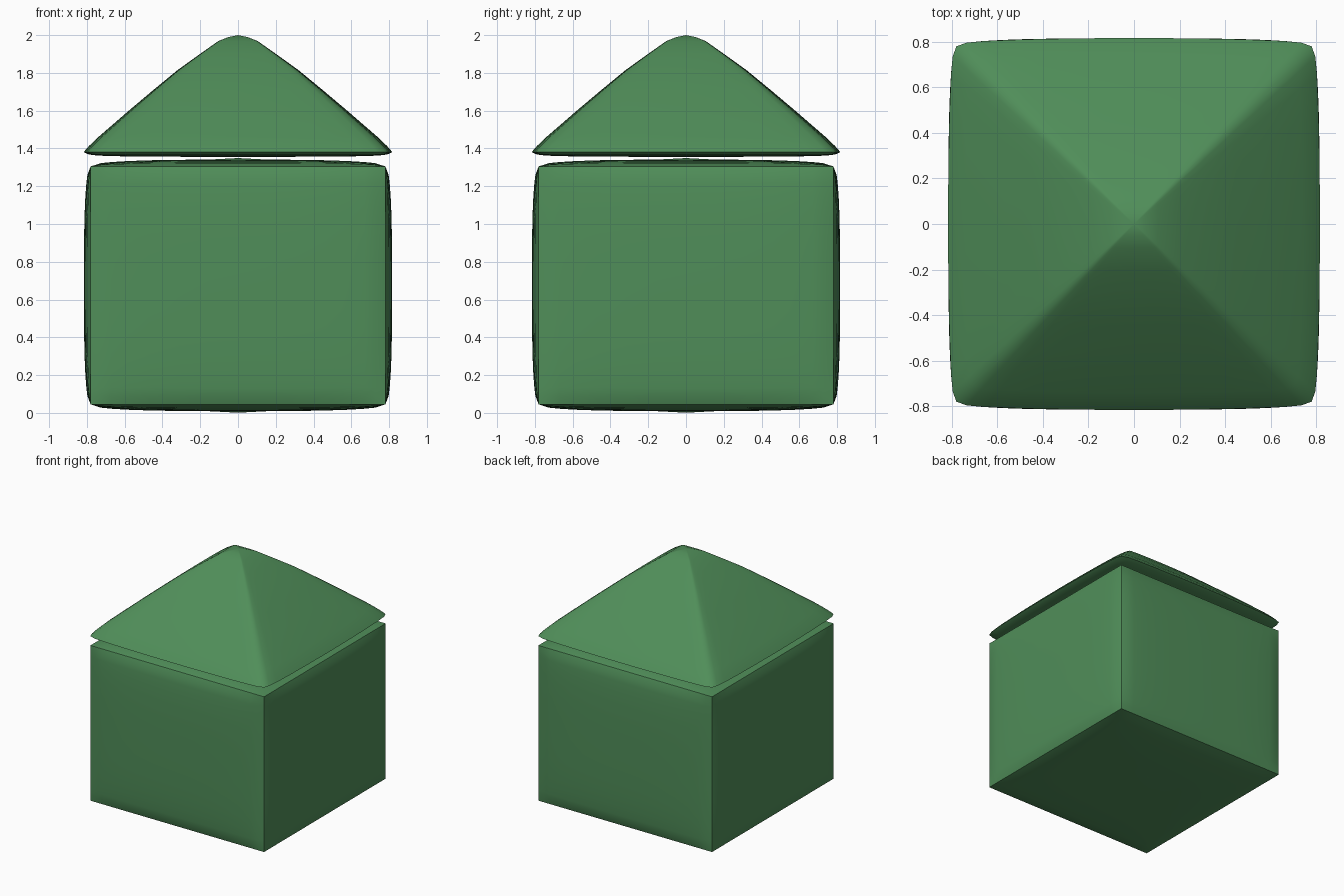
import bpy, bmesh, math
from mathutils import Vector

if "Cube" in bpy.data.objects:
    bpy.data.objects.remove(bpy.data.objects["Cube"])

green = bpy.data.materials.new("green")
green.diffuse_color = (0.08, 0.27, 0.10, 1)
green.use_nodes = True
green.node_tree.nodes["Principled BSDF"].inputs["Base Color"].default_value = green.diffuse_color


def finish(bm, name):
    bmesh.ops.remove_doubles(bm, verts=bm.verts, dist=0.0005)
    bmesh.ops.recalc_face_normals(bm, faces=bm.faces)
    me = bpy.data.meshes.new(name)
    bm.to_mesh(me)
    bm.free()
    ob = bpy.data.objects.new(name, me)
    me.materials.append(green)
    bpy.context.collection.objects.link(ob)
    bpy.ops.object.select_all(action='DESELECT')
    ob.select_set(True)
    bpy.context.view_layer.objects.active = ob
    bpy.ops.object.shade_smooth_by_angle(angle=math.radians(35))
    return ob


def swell(u):
    return max(0, 1 - abs(u) ** 3) ** 0.45


half_ticks = [0.2, 0.4, 0.6, 0.75, 0.86, 0.93, 1]
TICKS = [-t for t in reversed(half_ticks)] + [0] + half_ticks

# Body: box whose six faces are pillowed outward between crisp edges
bm = bmesh.new()
size = Vector((0.78, 0.78, 0.63))
mid_z = 0.675
for axis in range(3):
    a, b = (axis + 1) % 3, (axis + 2) % 3
    for side in (-1, 1):
        grid = []
        for u in TICKS:
            row = []
            for v in TICKS:
                p = Vector((0, 0, mid_z))
                p[a] += u * size[a]
                p[b] += v * size[b]
                p[axis] += side * (size[axis] + 0.036 * swell(u) * swell(v))
                # slight point in the middle of the top and bottom
                if axis == 2 and u == 0 and v == 0:
                    p.z += side * 0.008
                row.append(bm.verts.new(p))
            grid.append(row)
        for i in range(len(TICKS) - 1):
            for j in range(len(TICKS) - 1):
                bm.faces.new((grid[i][j], grid[i + 1][j],
                              grid[i + 1][j + 1], grid[i][j + 1]))
finish(bm, "body")

# Roof: soft-cornered square rings stacked along a pyramid profile
profile = [(0.3, 1.356), (0.6, 1.358), (0.74, 1.362), (0.79, 1.368), (0.817, 1.381),
           (0.79, 1.412), (0.74, 1.46), (0.57, 1.607), (0.45, 1.708), (0.32, 1.815),
           (0.2, 1.901), (0.105, 1.968), (0.05, 1.99)]
quarter = [(1, 0), (0.998, 0.3), (0.992, 0.6), (0.984, 0.8), (0.975, 0.9), (0.955, 0.955),
           (0.9, 0.975), (0.8, 0.984), (0.6, 0.992), (0.3, 0.998)]
outline = []
for k in range(4):
    for x, y in quarter:
        for _ in range(k):
            x, y = -y, x
        outline.append((x, y))

bm = bmesh.new()
rings = [[bm.verts.new((x * h, y * h, z)) for x, y in outline] for h, z in profile]
n = len(outline)
for lo, hi in zip(rings, rings[1:]):
    for i in range(n):
        j = (i + 1) % n
        bm.faces.new((lo[i], lo[j], hi[j], hi[i]))
for ring, z in ((rings[0], 1.355), (rings[-1], 2.0)):
    tip = bm.verts.new((0, 0, z))
    for i in range(n):
        bm.faces.new((ring[i], ring[(i + 1) % n], tip))
finish(bm, "roof")
